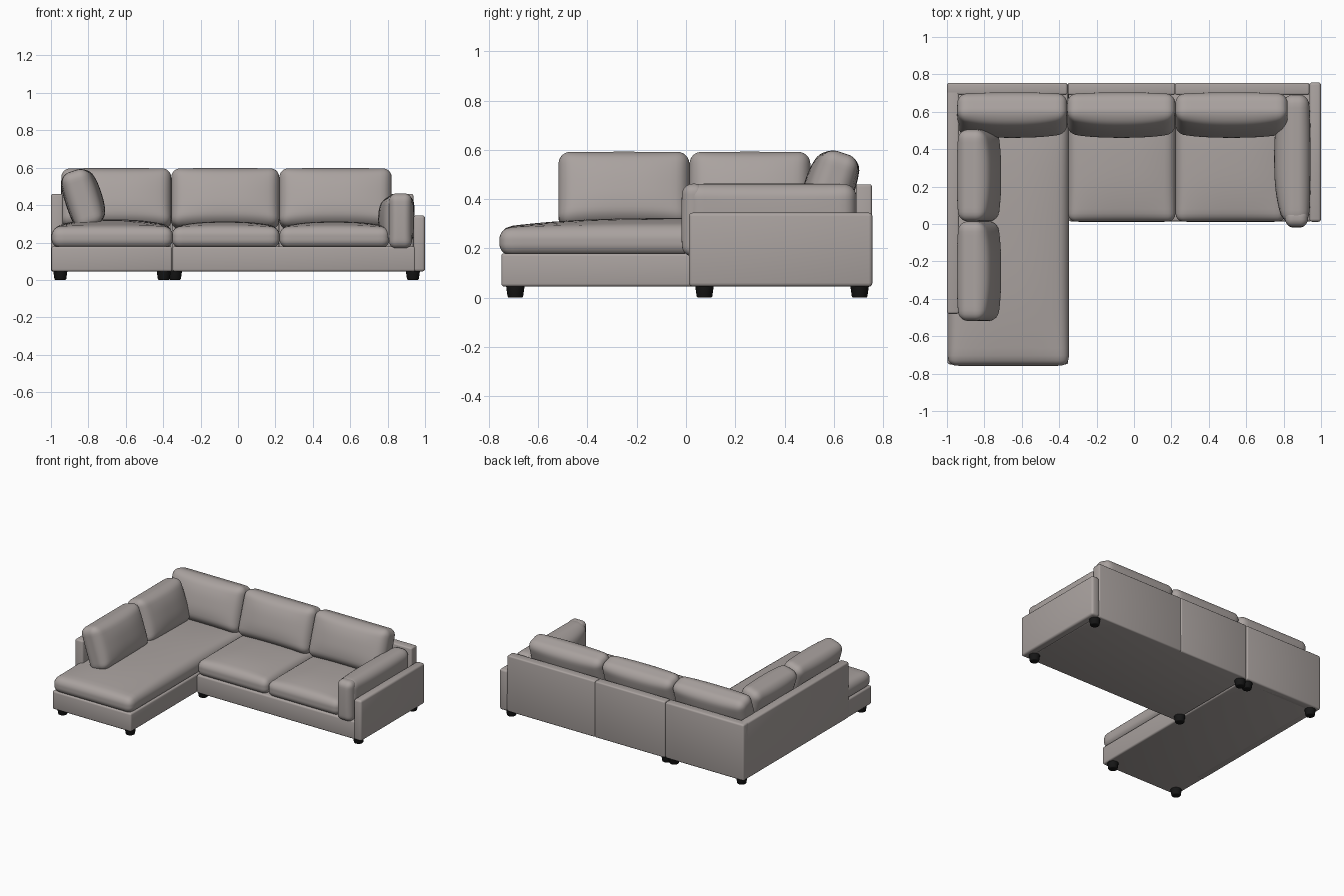
import bpy, bmesh, math
from mathutils import Vector

if "Cube" in bpy.data.objects:
    bpy.data.objects.remove(bpy.data.objects["Cube"])


def material(name, rgb):
    m = bpy.data.materials.new(name)
    m.diffuse_color = (*rgb, 1)
    m.use_nodes = True
    m.node_tree.nodes["Principled BSDF"].inputs["Base Color"].default_value = m.diffuse_color
    return m


FABRIC = material("taupe fabric", (0.40, 0.362, 0.348))
BLACK = material("black feet", (0.008, 0.008, 0.008))


def finish(name, bm, mat, angle=60):
    me = bpy.data.meshes.new(name)
    bm.normal_update()
    bm.to_mesh(me)
    bm.free()
    me.materials.append(mat)
    ob = bpy.data.objects.new(name, me)
    bpy.context.collection.objects.link(ob)
    bpy.ops.object.select_all(action='DESELECT')
    ob.select_set(True)
    bpy.context.view_layer.objects.active = ob
    bpy.ops.object.shade_smooth_by_angle(angle=math.radians(angle))
    return ob


def panel(name, lo, hi, r=0.012):
    """Upholstered board with small rounded edges."""
    lo, hi = Vector(lo), Vector(hi)
    bm = bmesh.new()
    bmesh.ops.create_cube(bm, size=1)
    for v in bm.verts:
        v.co = Vector((v.co[i] * (hi[i] - lo[i]) + (hi[i] + lo[i]) / 2 for i in range(3)))
    bmesh.ops.bevel(bm, geom=bm.edges[:], offset=r, segments=3, profile=0.5, affect='EDGES')
    return finish(name, bm, FABRIC)


def cushion(name, size, center, r, axis, crown_pos, crown_neg=0.0, rot=(0, 0, 0)):
    """Rounded box whose two faces along one axis swell by the crown amounts."""
    half = Vector(size) / 2
    bm = bmesh.new()
    bmesh.ops.create_cube(bm, size=2)
    bmesh.ops.subdivide_edges(bm, edges=bm.edges[:], cuts=23, use_grid_fill=True)
    for v in bm.verts:
        p = Vector((math.sin(c * math.pi / 2) * h for c, h in zip(v.co, half)))
        q = Vector((max(-(h - r), min(h - r, c)) for c, h in zip(p, half)))
        p = q + (p - q).normalized() * r
        swell = 1
        for i in range(3):
            if i != axis:
                swell *= 1 - min(1, abs(p[i] / half[i])) ** 2.6
        t = p[axis] / half[axis]
        p[axis] += swell * (crown_pos * max(t, 0) - crown_neg * max(-t, 0))
        v.co = p
    ob = finish(name, bm, FABRIC)
    ob.location = center
    ob.rotation_euler = rot
    return ob


# Bases
panel("chaise_base", (-0.997, -0.75, 0.045), (-0.352, 0.75, 0.18))
panel("main_base", (-0.35, 0.014, 0.045), (0.95, 0.75, 0.18))

# Back, left side and right arm boards
panel("chaise_back_board", (-1.0, 0.69, 0.045), (-0.356, 0.755, 0.46))
panel("middle_back_board", (-0.354, 0.69, 0.045), (0.22, 0.755, 0.46), 0.01)
panel("right_back_board", (0.22, 0.69, 0.045), (0.937, 0.755, 0.46), 0.01)
panel("left_side_board", (-1.0, -0.48, 0.045), (-0.935, 0.754, 0.46))
panel("right_arm_board", (0.938, 0.012, 0.045), (1.0, 0.757, 0.345), 0.015)

# Seat cushions
cushion("chaise_seat", (0.65, 1.41, 0.115), (-0.672, -0.053, 0.2275), 0.05, 2, 0.038)
for i, (a, b) in enumerate([(-0.354, 0.222), (0.222, 0.81)]):
    cushion(f"seat_cushion_{i + 1}", (b - a, 0.66, 0.11), ((a + b) / 2, 0.342, 0.227),
            0.045, 2, 0.03)

# Leaning back cushions along the back, then along the left side
LEAN = math.radians(-18)
for i, (a, b) in enumerate([(-0.945, -0.357), (-0.357, 0.221), (0.221, 0.822)]):
    cushion(f"back_cushion_{i + 1}", (b - a, 0.145, 0.325), ((a + b) / 2, 0.588, 0.433),
            0.05, 1, 0.02, 0.04, (LEAN, 0, 0))
for i, (a, b) in enumerate([(-0.518, 0.014), (0.014, 0.505)]):
    cushion(f"side_cushion_{i + 1}", (b - a, 0.145, 0.315), (-0.833, (a + b) / 2, 0.433),
            0.05, 1, 0.02, 0.035, (LEAN, 0, math.pi / 2))

# Arm cushion with the padded roll hanging over its front
cushion("arm_cushion", (0.135, 0.69, 0.275), (0.867, 0.347, 0.325), 0.055, 0, 0.01, 0.05)
cushion("arm_front_roll", (0.122, 0.09, 0.295), (0.869, 0.032, 0.315), 0.04, 1, 0.0, 0.006)

# Feet: tapered round blocks
feet = [(x, y) for x in (-0.95, -0.397) for y in (-0.693, 0.705)]
feet += [(x, y) for x in (-0.337, 0.935) for y in (0.075, 0.705)]
for i, (x, y) in enumerate(feet):
    bm = bmesh.new()
    bmesh.ops.create_cone(bm, cap_ends=True, segments=24, radius1=0.031, radius2=0.038, depth=0.05)
    rim = [e for e in bm.edges if all(v.co.z < 0 for v in e.verts)]
    bmesh.ops.bevel(bm, geom=rim, offset=0.006, segments=2, profile=0.5, affect='EDGES')
    finish(f"foot_{i + 1}", bm, BLACK, 40).location = (x, y, 0.025)
